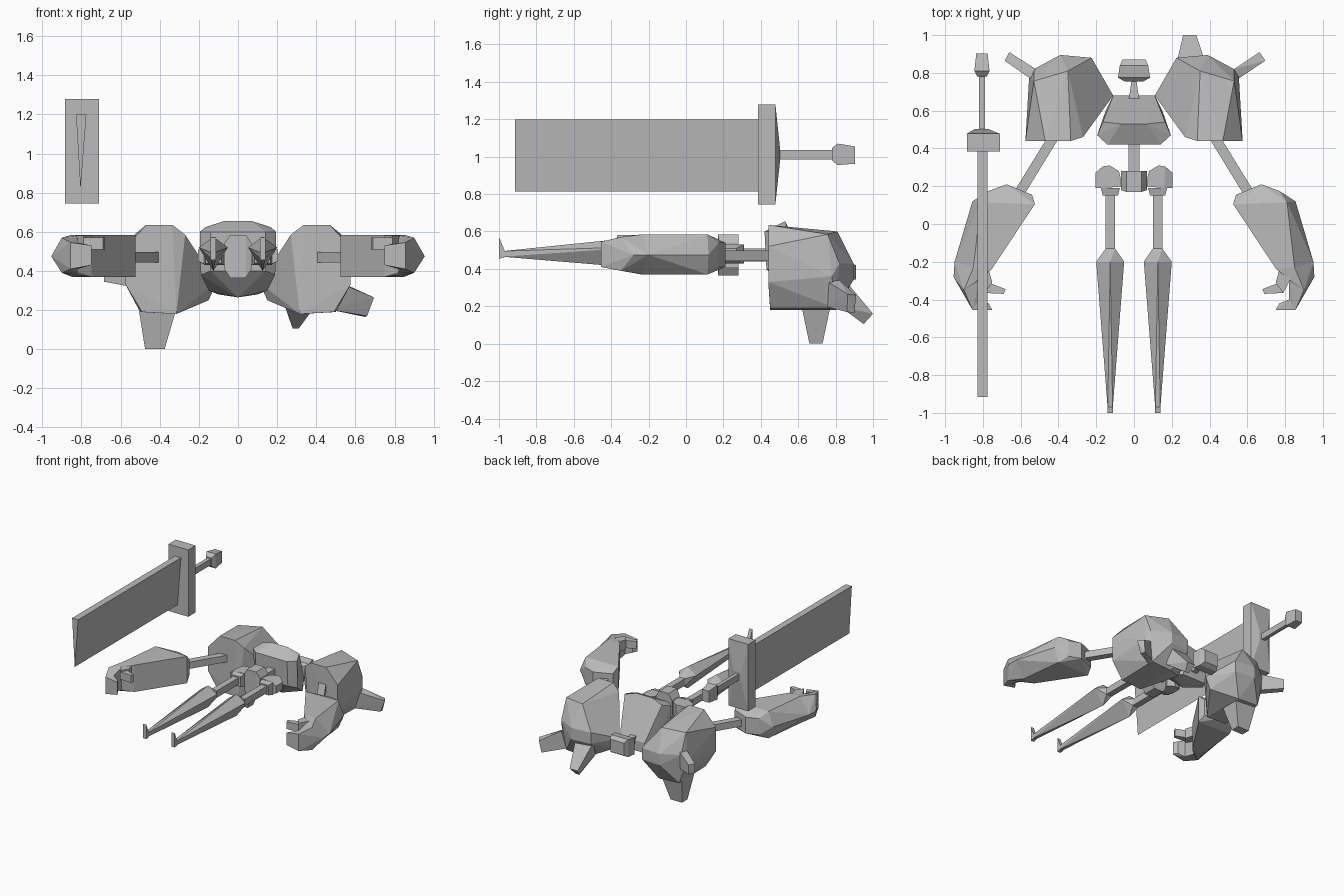
import bpy, bmesh, math
from mathutils import Vector

grey = bpy.data.materials.new("plain grey")
grey.diffuse_color = (0.5, 0.5, 0.5, 1)


def solid(name, pts, sx=1):
    """Faceted solid wrapped around a few corner points."""
    bm = bmesh.new()
    for x, y, z in pts:
        bm.verts.new((x * sx, y, z))
    bmesh.ops.convex_hull(bm, input=bm.verts[:])
    bmesh.ops.delete(bm, geom=[v for v in bm.verts if not v.link_faces], context='VERTS')
    bmesh.ops.dissolve_limit(bm, angle_limit=math.radians(1.5), verts=bm.verts[:], edges=bm.edges[:])
    bmesh.ops.recalc_face_normals(bm, faces=bm.faces[:])
    me = bpy.data.meshes.new(name)
    bm.to_mesh(me)
    bm.free()
    me.materials.append(grey)
    ob = bpy.data.objects.new(name, me)
    bpy.context.collection.objects.link(ob)
    return ob


def slab(x0, x1, y, z0, z1):
    """Rectangle of corners across the y axis."""
    return [(x, y, z) for x in (x0, x1) for z in (z0, z1)]


def both(points):
    """Points plus their mirror image in x."""
    return points + [(-x, y, z) for x, y, z in points]


def pair(name, pts):
    for side, sx in (("right", 1), ("left", -1)):
        solid(f"{side}_{name}", pts, sx)


def tall(xy, z0, z1):
    """Flat outline raised between two heights."""
    return [(x, y, z) for x, y in xy for z in (z0, z1)]


def bar(a, b, w):
    """Corners of a square bar between two points."""
    a, b = Vector(a), Vector(b)
    d = (b - a).normalized()
    s = d.cross(Vector((0, 0, 1))).normalized() * w
    u = s.cross(d).normalized() * w
    return [tuple(p + s * i + u * j) for p in (a, b) for i in (-1, 1) for j in (-1, 1)]


# Torso, neck and head
solid("torso", both([
    (.07, .53, .655), (.165, .54, .625), (.195, .47, .6), (.14, .42, .6),
    (.14, .43, .4), (.19, .48, .38), (.15, .6, .3), (0, .55, .265),
    (.11, .68, .36), (.1, .68, .28)]))
solid("neck", slab(-.03, .03, .64, .33, .39) + slab(-.01, .01, .78, .35, .38))
solid("head", slab(-.05, .05, .755, .33, .41) + slab(-.085, .085, .775, .30, .43)
      + slab(-.075, .075, .84, .30, .44) + slab(-.06, .06, .872, .32, .42))

# Waist and pelvis
solid("waist", slab(-.03, .03, .25, .44, .51) + slab(-.03, .03, .48, .44, .51))
solid("pelvis", both([
    (.04, .17, .585), (.04, .28, .585), (.07, .18, .54), (.07, .28, .54),
    (.04, .17, .365), (.04, .28, .365), (.07, .18, .41), (.07, .28, .41)]))
pair("hip", tall([(.06, .2), (.08, .28), (.13, .31), (.165, .305), (.16, .19)], .43, .53)
     + tall([(.205, .19), (.205, .27)], .45, .51))
pair("hip_socket", slab(.075, .175, .19, .43, .53) + slab(.085, .165, .15, .44, .52))

# Legs
pair("thigh", slab(.1, .15, -.15, .455, .51) + slab(.1, .15, .17, .455, .51))
pair("lower_leg", slab(.1, .15, -.13, .455, .51)
     + [(.052, -.2, .52), (.2, -.2, .52), (.126, -.2, .575), (.126, -.2, .4)]
     + slab(.113, .139, -.98, .465, .495))
pair("foot", slab(.112, .14, -1, .455, .57) + slab(.112, .14, -.97, .46, .5))

# Shoulders
pair("shoulder", [
    (.27, .46, .585), (.335, .44, .635), (.47, .44, .635), (.575, .44, .52),
    (.575, .44, .33), (.49, .45, .19), (.315, .45, .18), (.26, .5, .35),
    (.35, .81, .6), (.53, .757, .585), (.555, .78, .36), (.5, .8, .19),
    (.11, .68, .34), (.15, .68, .25), (.32, .8, .18), (.225, .88, .43),
    (.225, .88, .34), (.39, .895, .43), (.39, .895, .34), (.53, .82, .43)])

# Shoulder spikes, different on each side
solid("right_back_spike", [
    (.225, .85, .34), (.38, .85, .34), (.38, .82, .2), (.24, .8, .22),
    (.26, 1, .16), (.33, 1, .16), (.31, .95, .105), (.28, .95, .105)])
solid("right_outer_spike", [
    (.53, .82, .34), (.5, .8, .2), (.54, .76, .33), (.48, .74, .2),
    (.665, .91, .26), (.695, .865, .265), (.65, .9, .165), (.66, .86, .17)])
solid("left_lower_spike", slab(-.505, -.32, .62, .19, .22) + slab(-.505, -.32, .77, .19, .22)
      + tall([(-.475, .66), (-.375, .66), (-.475, .73), (-.375, .73)], 0, .01))
solid("left_outer_spike", tall([(-.52, .82), (-.55, .77)], .32, .45)
      + tall([(-.66, .91), (-.685, .865)], .345, .42))

# Arms
pair("upper_arm", bar((.42, .47, .47), (.61, .16, .47), .027))
wrist = tall([(.75, -.235), (.85, -.23)], .37, .585) + [(.95, -.2, .475)]
pair("forearm", tall([(.54, .155), (.675, .21), (.77, .175)], .41, .54)
     + tall([(.525, .105), (.81, .115)], .37, .585) + [(.855, .12, .475)] + wrist)

# Hands
knuckles = tall([(.82, -.3), (.9, -.35)], .39, .57) + [(.955, -.28, .475)]
tips = tall([(.865, -.4), (.855, -.455), (.82, -.4)], .41, .545)
pair("palm", wrist + knuckles)
pair("fingers", knuckles + tips)
pair("fingertips", tips + tall([(.75, -.455), (.77, -.42)], .43, .53))
pair("thumb", tall([(.77, -.24), (.83, -.29), (.79, -.365), (.75, -.31)], .5, .58))
pair("thumb_tip", tall([(.77, -.31), (.79, -.365), (.68, -.345), (.69, -.37)], .51, .57))

# Sword: wedge blade, guard, handle and pommel
solid("blade", [(x, y, z) for y in (-.915, .4)
                for x, z in ((-.828, 1.2), (-.775, 1.2), (-.805, .815))])
solid("guard", slab(-.885, -.71, .385, .745, 1.28) + slab(-.885, -.71, .478, .745, 1.28)
      + slab(-.845, -.77, .502, .97, 1.05))
solid("handle", slab(-.82, -.79, .49, .985, 1.035) + slab(-.82, -.79, .8, .985, 1.035))
solid("pommel", slab(-.83, -.78, .78, .98, 1.045) + slab(-.845, -.765, .81, .955, 1.07)
      + slab(-.835, -.775, .903, .962, 1.055))
